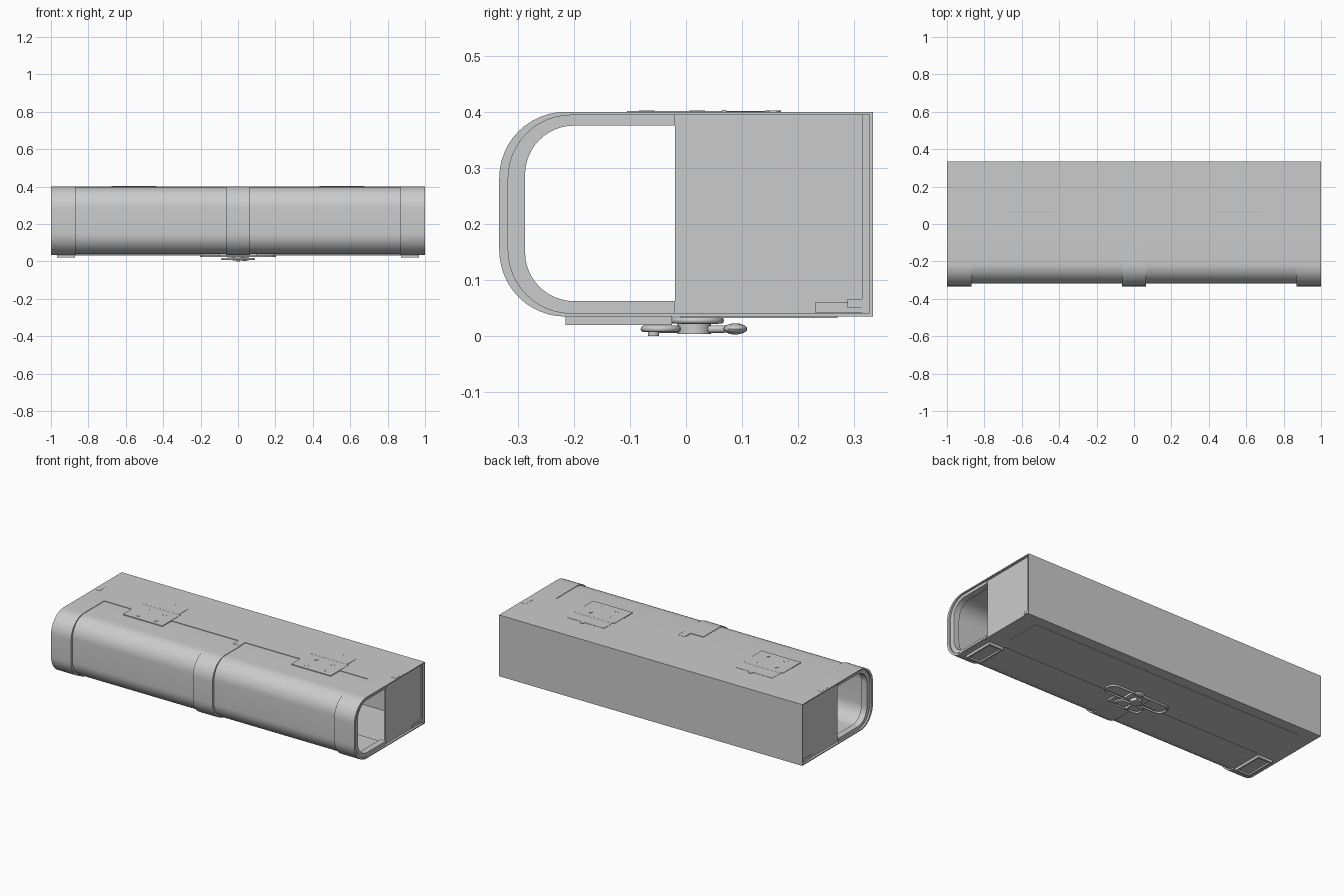
import bpy, bmesh
from math import pi, sin, cos
from mathutils import Matrix

if "Cube" in bpy.data.objects:
    bpy.data.objects.remove(bpy.data.objects["Cube"])


def finish(bm, name, smooth=False):
    bmesh.ops.recalc_face_normals(bm, faces=bm.faces[:])
    me = bpy.data.meshes.new(name)
    bm.to_mesh(me)
    bm.free()
    ob = bpy.data.objects.new(name, me)
    bpy.context.collection.objects.link(ob)
    if smooth:
        bpy.ops.object.select_all(action='DESELECT')
        bpy.context.view_layer.objects.active = ob
        ob.select_set(True)
        bpy.ops.object.shade_smooth_by_angle(angle=0.6)
    return ob


def box(name, x0, x1, y0, y1, z0, z1):
    bm = bmesh.new()
    m = Matrix.Translation(((x0 + x1) / 2, (y0 + y1) / 2, (z0 + z1) / 2))
    bmesh.ops.create_cube(bm, size=1, matrix=m @ Matrix.Diagonal((x1 - x0, y1 - y0, z1 - z0, 1)))
    return finish(bm, name)


def cylinder(name, center, r, depth, axis='Z', seg=24):
    bm = bmesh.new()
    rot = Matrix.Rotation(pi / 2, 4, 'Y') if axis == 'X' else Matrix()
    bmesh.ops.create_cone(bm, cap_ends=True, segments=seg, radius1=r, radius2=r, depth=depth,
                          matrix=Matrix.Translation(center) @ rot)
    return finish(bm, name, True)


def c_path(front, back, z0, z1, r, n=12):
    pts = [(back, z1)]
    for cz, a0 in ((z1 - r, pi / 2), (z0 + r, pi)):
        for i in range(n + 1):
            a = a0 + i * pi / 2 / n
            pts.append((front + r + r * cos(a), cz + r * sin(a)))
    return pts + [(back, z0)]


def c_shell(name, x0, x1, front, back, z0, z1, r, t, tz=None):
    """C-shaped section in the y-z plane, swept along x."""
    tz = tz or t
    outer = c_path(front, back, z0, z1, r)
    inner = c_path(front + t, back, z0 + tz, z1 - tz, r - min(t, tz))
    bm = bmesh.new()
    rings = [[bm.verts.new((x, y, z)) for y, z in path] for path in (outer, inner) for x in (x0, x1)]
    o0, o1, i0, i1 = rings
    for k in range(len(outer) - 1):
        for a, b in ((o0, o1), (i0, i1), (o0, i0), (o1, i1)):
            bm.faces.new((a[k], a[k + 1], b[k + 1], b[k]))
    for k in (0, -1):
        bm.faces.new((o0[k], o1[k], i1[k], i0[k]))
    return finish(bm, name, True)


def rod(name, pts, r, cyclic=False):
    cu = bpy.data.curves.new(name, 'CURVE')
    cu.dimensions = '3D'
    cu.bevel_depth, cu.bevel_resolution, cu.use_fill_caps = r, 3, True
    sp = cu.splines.new('POLY')
    sp.points.add(len(pts) - 1)
    for p, co in zip(sp.points, pts):
        p.co = (*co, 1)
    sp.use_cyclic_u = cyclic
    ob = bpy.data.objects.new(name, cu)
    bpy.context.collection.objects.link(ob)


def stadium(cx, cy, half_x, r, z, n=10):
    pts = []
    for s, a0 in ((1, -pi / 2), (-1, pi / 2)):
        for i in range(n + 1):
            a = a0 + i * pi / n
            pts.append((cx + s * (half_x - r) + r * cos(a), cy + r * sin(a), z))
    return pts


# Rear housing: thin panels, open toward the cover
box("housing_top", -1, 1, -0.02, 0.333, 0.394, 0.4)
box("housing_bottom", -1, 1, -0.02, 0.333, 0.035, 0.041)
box("housing_back", -1, 1, 0.327, 0.333, 0.035, 0.4)
box("bottom_panel", -0.9, 0.9, 0.06, 0.27, 0.032, 0.036)

# Front cover, hollow and open at both ends
c_shell("front_cover", -0.99, 0.99, -0.318, -0.02, 0.040, 0.397, 0.108, 0.011)
c_shell("middle_band", -0.065, 0.065, -0.333, -0.07, 0.035, 0.4, 0.118, 0.016, 0.006)
box("middle_band_tab", 0.018, 0.062, -0.071, -0.012, 0.396, 0.401)

for s, side in ((-1, "left"), (1, "right")):
    def span(a, b):
        return sorted((s * a, s * b))

    # End walls, straps and inner seals
    box(f"{side}_end_panel", *span(0.978, 0.986), -0.02, 0.316, 0.04, 0.395)
    box(f"{side}_end_flange", *span(0.984, 0.992), 0.314, 0.328, 0.04, 0.395)
    box(f"{side}_end_tab", *span(0.985, 0.99), 0.23, 0.315, 0.042, 0.06)
    box(f"{side}_end_catch", *span(0.985, 0.994), 0.288, 0.315, 0.05, 0.066)
    c_shell(f"{side}_end_band", *span(0.868, 1), -0.333, -0.02, 0.035, 0.4, 0.118, 0.016, 0.006)
    c_shell(f"{side}_end_seal", *span(0.955, 0.992), -0.308, -0.02, 0.05, 0.388, 0.1, 0.021, 0.0125)
    box(f"{side}_top_slot_plate", *span(0.96, 0.99), 0.07, 0.14, 0.399, 0.401)

    # Foot under each end: flat pad framed by a raised rim
    box(f"{side}_foot_pad", *span(0.872, 0.968), -0.215, -0.025, 0.029, 0.037)
    for i, y in enumerate((-0.215, -0.035)):
        box(f"{side}_foot_rim_{i}", *span(0.872, 0.968), y, y + 0.01, 0.02, 0.03)
    for i, x in enumerate((0.872, 0.958)):
        box(f"{side}_foot_side_{i}", *span(x, x + 0.01), -0.215, -0.025, 0.02, 0.03)

    # Top hinge with knuckle and bolts
    cx = s * 0.555
    box(f"{side}_hinge_front_leaf", cx - 0.13, cx + 0.13, -0.105, 0.065, 0.396, 0.4015)
    box(f"{side}_hinge_rear_leaf", cx - 0.12, cx + 0.12, 0.065, 0.15, 0.397, 0.4015)
    cylinder(f"{side}_hinge_knuckle", (cx, 0.068, 0.396), 0.0075, 0.24, 'X', 16)
    for i, (dx, y) in enumerate(((0.02, 0.155), (-0.055, 0.02), (0.06, 0.02), (-0.055, -0.07), (0.06, -0.07))):
        cylinder(f"{side}_hinge_bolt_{i}", (cx + dx, y, 0.4005), 0.014, 0.004, seg=6)

# Latch under the housing: mount, oval loop, pivot, lever and grip
box("latch_mount", -0.06, 0.06, -0.01, 0.058, 0.022, 0.036)
box("latch_keeper", -0.1, 0.1, -0.095, -0.03, 0.03, 0.041)
rod("latch_loop", stadium(0, 0.02, 0.198, 0.042, 0.028), 0.006, True)
cylinder("latch_pivot", (0, 0.015, 0.014), 0.03, 0.02)
rod("latch_lever_loop", stadium(0, -0.045, 0.085, 0.03, 0.013), 0.006, True)
rod("latch_lever", [(0, -0.06, 0.012), (0, 0.015, 0.012), (0.03, 0.085, 0.013)], 0.007)
bm = bmesh.new()
bmesh.ops.create_uvsphere(bm, u_segments=20, v_segments=12, radius=1,
                          matrix=Matrix.Translation((0.035, 0.088, 0.013)) @ Matrix.Diagonal((0.03, 0.021, 0.01, 1)))
finish(bm, "latch_grip", True)
cylinder("latch_pin", (0, -0.058, 0.008), 0.01, 0.016)
